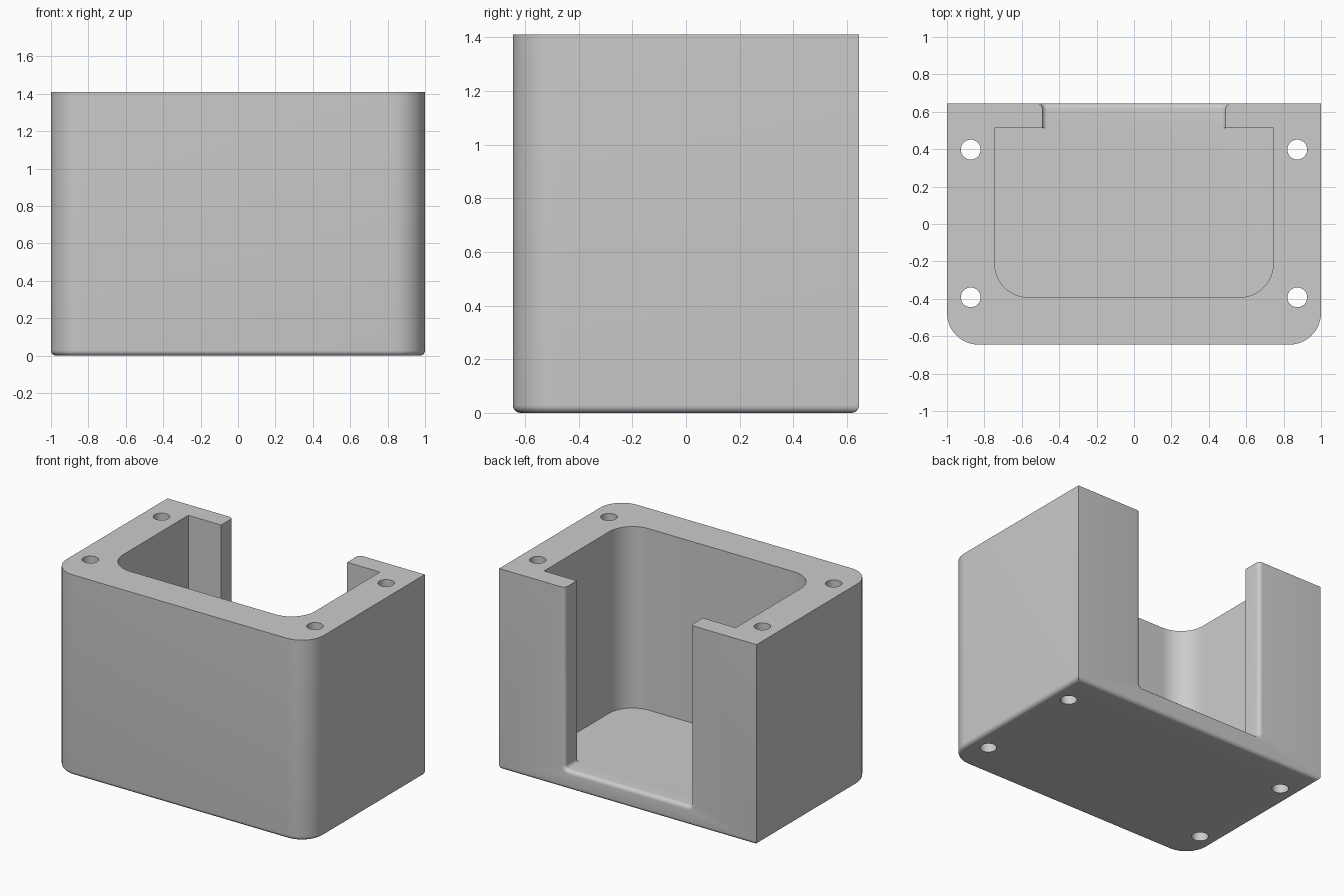
import bpy, bmesh, math

if "Cube" in bpy.data.objects:
    bpy.data.objects.remove(bpy.data.objects["Cube"])

HX, HY, H = 1.0, 0.645, 1.41      # outer half sizes and height
FLOOR, FILLET = 0.135, 0.028      # floor thickness, small edge rounding
HALF_PI = math.pi / 2

grey = bpy.data.materials.new("light grey")
grey.diffuse_color = (0.6, 0.6, 0.6, 1)
grey.use_nodes = True
grey.node_tree.nodes["Principled BSDF"].inputs["Base Color"].default_value = grey.diffuse_color


def arc(cx, cy, r, start, end, n=12):
    """Points on an arc in the plane."""
    return [(cx + r * math.cos(start + (end - start) * i / n),
             cy + r * math.sin(start + (end - start) * i / n)) for i in range(n + 1)]


def loft(name, rings):
    """Closed solid through matching rings of 3D points."""
    bm = bmesh.new()
    loops = [[bm.verts.new(p) for p in ring] for ring in rings]
    n = len(loops[0])
    for a, b in zip(loops, loops[1:]):
        for i in range(n):
            j = (i + 1) % n
            bm.faces.new((a[i], a[j], b[j], b[i]))
    bm.faces.new(loops[0])
    bm.faces.new(loops[-1])
    bmesh.ops.recalc_face_normals(bm, faces=bm.faces)
    mesh = bpy.data.meshes.new(name)
    bm.to_mesh(mesh)
    bm.free()
    mesh.materials.append(grey)
    obj = bpy.data.objects.new(name, mesh)
    bpy.context.collection.objects.link(obj)
    return obj


def plan(hx, front, back, r, inset, z):
    """Plan outline: round front corners, square back corners."""
    pts = arc(-hx + r, front + r, r - inset, math.pi, 1.5 * math.pi)
    pts += arc(hx - r, front + r, r - inset, 1.5 * math.pi, 2 * math.pi)
    pts += [(hx - inset, back - inset), (-hx + inset, back - inset)]
    return [(x, y, z) for x, y in pts]


def slot_ring(grow, y):
    """Slot section with rounded lower corners, open past the top."""
    w, c = 0.49, 0.025
    pts = arc(-w + c, FLOOR + c, c + grow, math.pi, 1.5 * math.pi, 6)
    pts += arc(w - c, FLOOR + c, c + grow, 1.5 * math.pi, 2 * math.pi, 6)
    pts += [(w + grow, H + 0.2), (-w - grow, H + 0.2)]
    return [(x, y, z) for x, z in pts]


# Outer block with a rounded bottom edge
steps = [i / 6 * HALF_PI for i in range(7)]
rings = [plan(HX, -HY, HY, 0.17, FILLET * (1 - math.sin(a)), FILLET * (1 - math.cos(a)))
         for a in steps]
box = loft("housing", rings + [plan(HX, -HY, HY, 0.17, 0, H)])

# Cavity
cutters = [loft("cavity_cutter", [plan(0.745, -0.392, 0.512, 0.18, 0, z)
                                  for z in (FLOOR, H + 0.1)])]

# Rear slot, flaring out along a rounded lip
flare = [slot_ring(FILLET * (1 - math.cos(a)), HY - FILLET + FILLET * math.sin(a))
         for a in steps]
cutters.append(loft("slot_cutter", [slot_ring(0, 0.4)] + flare + [slot_ring(FILLET, HY + 0.1)]))

# Four through holes for screws
for x in (-0.873, 0.873):
    for y in (-0.392, 0.398):
        circle = arc(x, y, 0.053, 0, 2 * math.pi, 32)[:-1]
        cutters.append(loft("screw_hole_cutter",
                            [[(px, py, z) for px, py in circle] for z in (-0.1, H + 0.1)]))

# Cut everything out, then drop the cutters
bpy.context.view_layer.objects.active = box
box.select_set(True)
for cutter in cutters:
    mod = box.modifiers.new("cut", 'BOOLEAN')
    mod.operation, mod.solver, mod.object = 'DIFFERENCE', 'EXACT', cutter
    bpy.ops.object.modifier_apply(modifier=mod.name)
    bpy.data.objects.remove(cutter)

bpy.ops.object.shade_smooth_by_angle(angle=math.radians(30))
